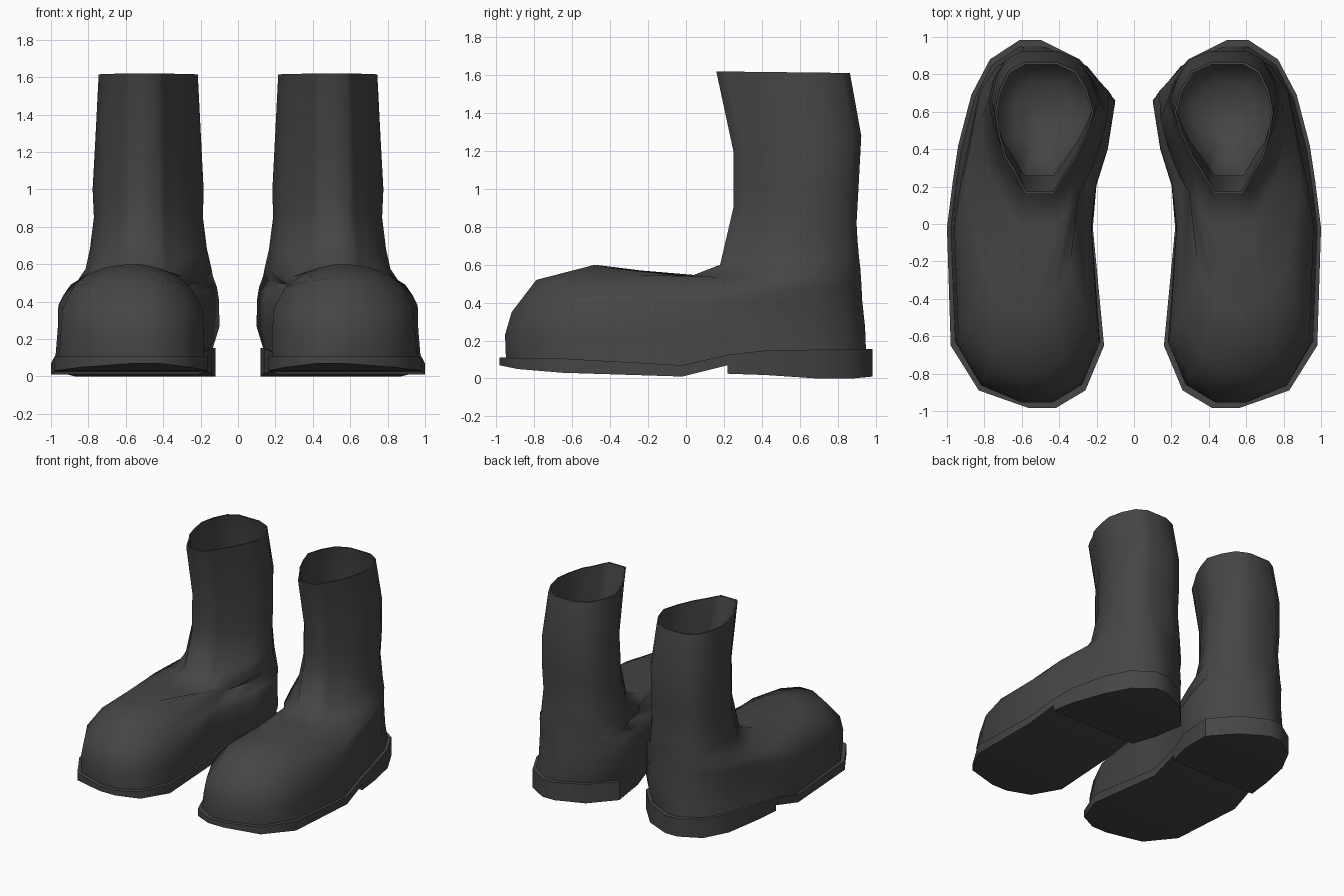
import bpy, bmesh, math

if "Cube" in bpy.data.objects:
    bpy.data.objects.remove(bpy.data.objects["Cube"])

# Plan outlines as stations along y: (y, inner x, outer x)
SOLE = [(-.985, .42, .56), (-.89, .26, .83), (-.65, .16, .98), (-.02, .22, 1.0), (.22, .2, .97),
        (.42, .14, .94), (.69, .12, .87), (.88, .29, .77), (.985, .5, .61)]
UPPER = [(-.985, .44, .60), (-.89, .29, .82), (-.65, .18, .95), (-.02, .225, .965), (.22, .2, .93),
         (.42, .14, .89), (.69, .10, .84), (.88, .25, .74), (.985, .47, .59)]
COLLAR = [(.17, .43, .58), (.22, .40, .61), (.30, .35, .65), (.36, .31, .69), (.48, .255, .725),
          (.6, .215, .745), (.72, .25, .72), (.82, .31, .67), (.865, .41, .59)]
# Heights of the sole at each station
SOLE_TOP = [.11, .108, .105, .07, .125, .148, .152, .154, .155]
SOLE_BOTTOM = [.07, .05, .03, .01, .07, .075, .08, .08, .08]
HEEL_BOTTOM = [.025, .018, .0, .0, .01]

leather = bpy.data.materials.new("dark_grey_leather")
leather.diffuse_color = (.06, .06, .06, 1)
leather.use_nodes = True
leather.node_tree.nodes["Principled BSDF"].inputs["Base Color"].default_value = leather.diffuse_color


def lerp(a, b, t):
    return a + (b - a) * t


def finish(name, bm, angle):
    """Turn a bmesh into a mirrored, smooth shaded object."""
    bmesh.ops.recalc_face_normals(bm, faces=bm.faces)
    me = bpy.data.meshes.new(name)
    bm.to_mesh(me)
    bm.free()
    me.materials.append(leather)
    me.shade_smooth()
    me.set_sharp_from_angle(angle=math.radians(angle))
    ob = bpy.data.objects.new(name, me)
    bpy.context.collection.objects.link(ob)
    ob.modifiers.new("other_foot", "MIRROR").use_mirror_merge = False


def slab(name, stations, top, bottom):
    """Slab with a varying outline and varying top and bottom heights."""
    bm = bmesh.new()
    rows = []
    for (y, xi, xo), t, b in zip(stations, top, bottom):
        rows.append([bm.verts.new(p) for p in ((xi, y, b), (xo, y, b), (xo, y, t), (xi, y, t))])
    for a, b in zip(rows, rows[1:]):
        for i in range(4):
            j = (i + 1) % 4
            bm.faces.new((a[i], a[j], b[j], b[i]))
    bm.faces.new(rows[0])
    bm.faces.new(rows[-1])
    finish(name, bm, 40)


def ring(outline, yf, zf, yb, zb, kf, kb, cx, sag=0):
    """Outline stretched from front (yf, zf) to back (yb, zb), widths scaled kf to kb about cx."""
    y0, y1 = outline[0][0], outline[-1][0]
    inner, outer = [], []
    for y, xi, xo in outline:
        v = (y - y0) / (y1 - y0)
        k = lerp(kf, kb, 1 - (1 - v) ** 2)
        yy, zz = lerp(yf, yb, v), lerp(zf, zb, v) - sag * math.sin(math.pi * v)
        inner.append((cx + (xi - cx) * k, yy, zz))
        outer.append((cx + (xo - cx) * k, yy, zz))
    return inner + outer[::-1]


# Sole and heel
slab("sole", SOLE, SOLE_TOP, SOLE_BOTTOM)
slab("heel", SOLE[4:], [.1, .12, .13, .13, .13], HEEL_BOTTOM)

# Upper: foot rings, shaft rings, then the lining going back down
base = ring(SOLE, -.95, 0, .95, 0, .94, .96, .56)
side_z = [z - .012 for z in SOLE_TOP]
base = [(x, y, z) for (x, y, _), z in zip(base, side_z + side_z[::-1])]
foot = [(-.955, .23, .945, .27, .99, 1, .56),
        (-.92, .35, .93, .41, .96, 1, .56),
        (-.79, .52, .925, .51, .74, .98, .575, .08),
        (-.48, .60, .92, .58, .45, .94, .59, .10)]
shaft = [(0, .53, .912, .65, 1.5, 1.23, .487, .03),
         (.18, .60, .905, .73, 1.3, 1.16, .487),
         (.25, .90, .90, .82, 1.1, 1.1, .49),
         (.25, 1.0, .91, 1.0, 1.12, 1.12, .475),
         (.25, 1.2, .925, 1.28, 1.07, 1.07, .48),
         (.16, 1.62, .865, 1.612, 1, 1, .48)]
lining = [(.175, 1.62, .852, 1.612, .96, .96, .48),
          (.26, 1.2, .915, 1.28, 1.04, 1.04, .48),
          (.26, .9, .89, .8, 1.07, 1.07, .487),
          (.25, .4, .88, .35, 1.05, 1.05, .487),
          (.4, .22, .75, .22, .6, .6, .487)]
rings = [base] + [ring(UPPER, *r) for r in foot] + [ring(COLLAR, *r) for r in shaft + lining]
bm = bmesh.new()
loops = [[bm.verts.new(p) for p in r] for r in rings]
for a, b in zip(loops, loops[1:]):
    for i in range(len(a)):
        j = (i + 1) % len(a)
        bm.faces.new((a[i], a[j], b[j], b[i]))
bm.faces.new(loops[0])
bm.faces.new(loops[-1])
finish("boot_upper", bm, 75)
